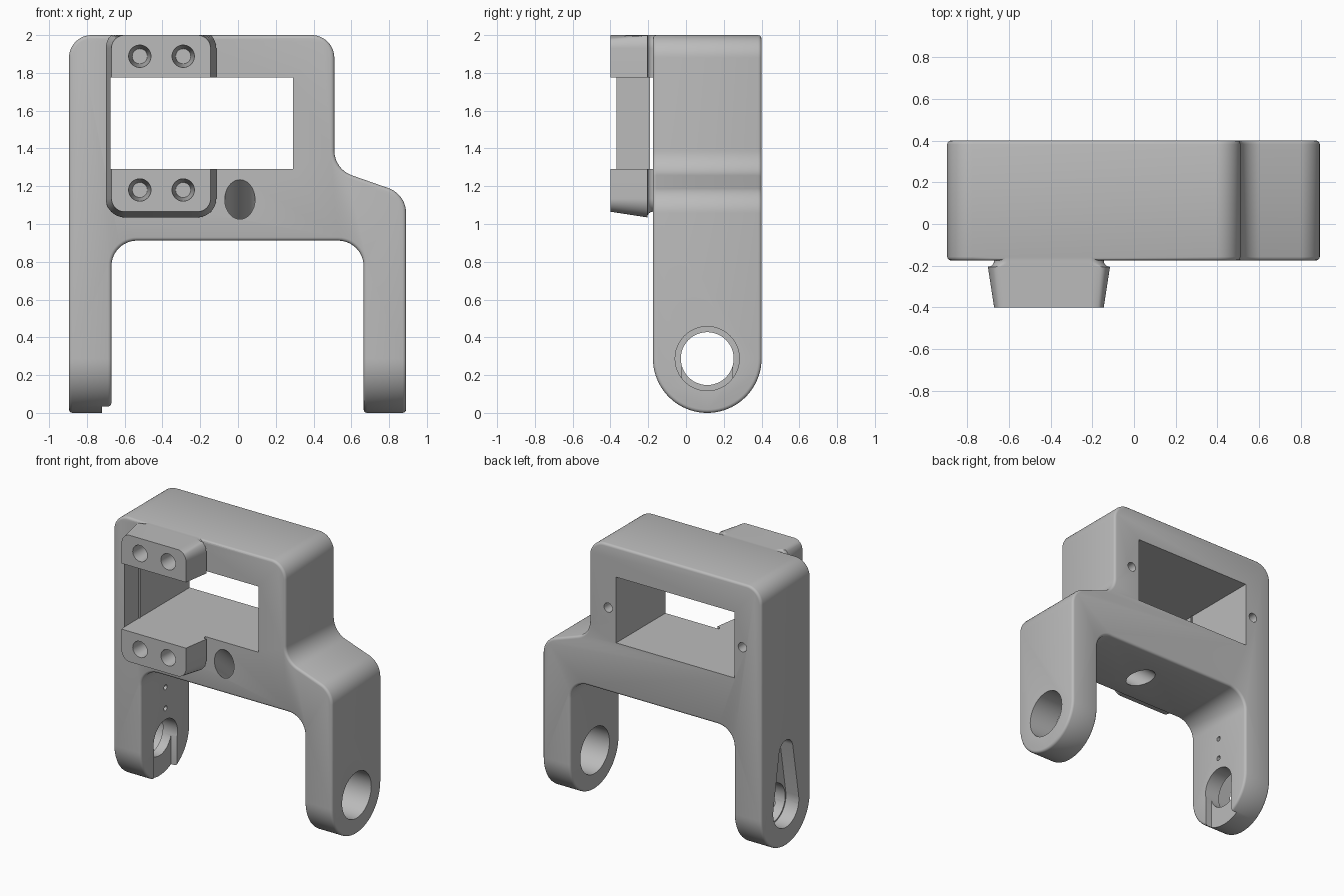
import bpy, bmesh
from math import radians, sin, cos, tan, pi
from mathutils import Vector, Matrix

if "Cube" in bpy.data.objects:
    bpy.data.objects.remove(bpy.data.objects["Cube"])

grey = bpy.data.materials.new("plain grey")
grey.use_nodes = True
COLOUR = (0.5, 0.5, 0.5, 1)
grey.diffuse_color = COLOUR
grey.node_tree.nodes["Principled BSDF"].inputs["Base Color"].default_value = COLOUR

FRONT, BACK, TOP = -0.175, 0.4, 2.0
PIVOT_Y, PIVOT_Z, PIVOT_R = 0.1125, 0.2875, 0.2875
WINDOW = (-0.675, 0.29, 1.29, 1.775)


def rounded(points, steps=12):
    """Outline from (a, b, radius) corners, each replaced by an arc."""
    out = []
    for i, (a, b, r) in enumerate(points):
        p = Vector((a, b))
        if r == 0:
            out.append(p)
            continue
        u = (Vector(points[i - 1][:2]) - p).normalized()
        v = (Vector(points[(i + 1) % len(points)][:2]) - p).normalized()
        half = u.angle(v) / 2
        centre = p + (u + v).normalized() * (r / sin(half))
        start = p + u * (r / tan(half)) - centre
        end = p + v * (r / tan(half)) - centre
        sweep = start.angle(end)
        for k in range(steps + 1):
            t = k / steps
            out.append(centre + (start * sin((1 - t) * sweep) + end * sin(t * sweep)) / sin(sweep))
    return out


def make(name, rings):
    """Closed solid lofted through matching rings of 3D points."""
    bm = bmesh.new()
    loops = [[bm.verts.new(p) for p in ring] for ring in rings]
    n = len(loops[0])
    bm.faces.new(loops[0])
    bm.faces.new(loops[-1][::-1])
    for lo, hi in zip(loops, loops[1:]):
        for i in range(n):
            bm.faces.new((lo[i], hi[i], hi[(i + 1) % n], lo[(i + 1) % n]))
    bmesh.ops.recalc_face_normals(bm, faces=bm.faces)
    mesh = bpy.data.meshes.new(name)
    bm.to_mesh(mesh)
    bm.free()
    mesh.materials.append(grey)
    obj = bpy.data.objects.new(name, mesh)
    bpy.context.collection.objects.link(obj)
    return obj


def along_y(name, outline, y0, y1):
    return make(name, [[(a, y, b) for a, b in outline] for y in (y0, y1)])


def along_x(name, outline, x0, x1):
    return make(name, [[(x, a, b) for a, b in outline] for x in (x0, x1)])


def box(name, x0, x1, y0, y1, z0, z1):
    return along_y(name, [(x0, z0), (x1, z0), (x1, z1), (x0, z1)], y0, y1)


def rod(name, start, end, r0, r1=None, sides=48):
    """Cylinder or cone between two points."""
    start, end = Vector(start), Vector(end)
    turn = (end - start).to_track_quat('Z', 'Y')
    circle = [(cos(2 * pi * k / sides), sin(2 * pi * k / sides), 0) for k in range(sides)]
    return make(name, [[p + turn @ (Vector(c) * r) for c in circle]
                       for p, r in ((start, r0), (end, r1 or r0))])


def apply(obj, mod):
    bpy.context.view_layer.objects.active = obj
    bpy.ops.object.modifier_apply(modifier=mod.name)


def combine(obj, tool, operation='DIFFERENCE'):
    mod = obj.modifiers.new("combine", 'BOOLEAN')
    mod.operation, mod.solver, mod.object = operation, 'EXACT', tool
    apply(obj, mod)
    bpy.data.objects.remove(tool)


# Forked frame: front outline crossed with a round-ended side outline
frame = along_y("bracket_frame", rounded([
    (-0.895, TOP, 0.12), (0.51, TOP, 0.12), (0.51, 1.29, 0.14), (0.89, 1.157, 0.14),
    (0.89, -0.1, 0), (0.665, -0.1, 0), (0.665, 0.912, 0.135),
    (-0.67, 0.912, 0.135), (-0.67, -0.1, 0), (-0.895, -0.1, 0)]), -1, 1)
side = [(PIVOT_Y - PIVOT_R * cos(pi * k / 40), PIVOT_Z - PIVOT_R * sin(pi * k / 40))
        for k in range(41)] + [(BACK, 2.3), (FRONT, 2.3)]
combine(frame, along_x("side_outline", side, -1.2, 1.2), 'INTERSECT')

# Softened outer edges
bevel = frame.modifiers.new("soft_edges", 'BEVEL')
bevel.width, bevel.segments = 0.018, 3
bevel.limit_method, bevel.angle_limit = 'ANGLE', radians(40)
bevel.use_clamp_overlap = False
apply(frame, bevel)

# Front mounting pads, one block flared at its root and split by the window
FLARE = 0.03
stations = [(-0.4, 0)] + [(FRONT - FLARE * cos(t), FLARE * (1 - cos(pi / 2 - t)))
                          for t in (radians(15 * k) for k in range(7))] + [(-0.1, FLARE)]
rings = []
for y, grow in stations:
    x0, x1, z0, z1 = -0.67 - grow, -0.145 + grow, 1.065 - grow, TOP + grow
    r = 0.07 + grow
    outline = rounded([(x0, z0, r), (x1, z0, r), (x1, z1, r), (x0, z1, r)])
    rings.append([(a, y, min(b, TOP - 0.0005)) for a, b in outline])
combine(frame, make("mounting_pads", rings), 'UNION')

# Window through frame and pads
combine(frame, box("window", WINDOW[0], WINDOW[1], -1, 1, WINDOW[2], WINDOW[3]))

# Tapered screw holes in the pads
for x in (-0.52, -0.29):
    for z in (1.18, 1.888):
        combine(frame, rod("pad_hole", (x, -0.41, z), (x, -0.1, z), 0.06, 0.04, 32))

# Screw holes beside the window at the back
for x in (WINDOW[0] - 0.065, WINDOW[1] + 0.065):
    combine(frame, rod("back_hole", (x, 0.2, 1.533), (x, 0.5, 1.533), 0.034, sides=24))

# Slanted cable passage from the front face to the arch underside
slope = Vector((0, cos(radians(40)), -sin(radians(40))))
entry = Vector((0.01, FRONT, 1.13))
combine(frame, rod("cable_passage", entry - slope * 0.2, entry + slope * 0.55, 0.08))

# Left leg: plain bearing hole
combine(frame, rod("bearing_hole", (0.5, PIVOT_Y, PIVOT_Z), (1, PIVOT_Y, PIVOT_Z), 0.17))

# Right leg: shaft hole, outer arm pocket, inner slot and two pin holes
combine(frame, rod("shaft_hole", (-1, PIVOT_Y, PIVOT_Z), (-0.5, PIVOT_Y, PIVOT_Z), 0.14))
ARM_Z, ARM_R, HUB_R = 0.7, 0.08, 0.15
lean = (HUB_R - ARM_R) / (ARM_Z - PIVOT_Z)
pocket = [(PIVOT_Y + ARM_R * cos(t), ARM_Z + ARM_R * sin(t))
          for t in (lean + (pi - 2 * lean) * k / 16 for k in range(17))]
pocket += [(PIVOT_Y + HUB_R * cos(t), PIVOT_Z + HUB_R * sin(t))
           for t in (pi - lean + (pi + 2 * lean) * k / 24 for k in range(25))]
combine(frame, along_x("arm_pocket", pocket, -1, -0.79))
combine(frame, box("inner_slot", -0.72, -0.6, PIVOT_Y - 0.135, PIVOT_Y + 0.135, -0.1, PIVOT_Z))
for z in (0.51, 0.665):
    combine(frame, rod("pin_hole", (-0.85, PIVOT_Y, z), (-0.6, PIVOT_Y, z), 0.018, sides=16))

# Smooth curves with crisp edges
bpy.ops.object.select_all(action='DESELECT')
frame.select_set(True)
bpy.context.view_layer.objects.active = frame
bpy.ops.object.shade_smooth_by_angle(angle=radians(32))
